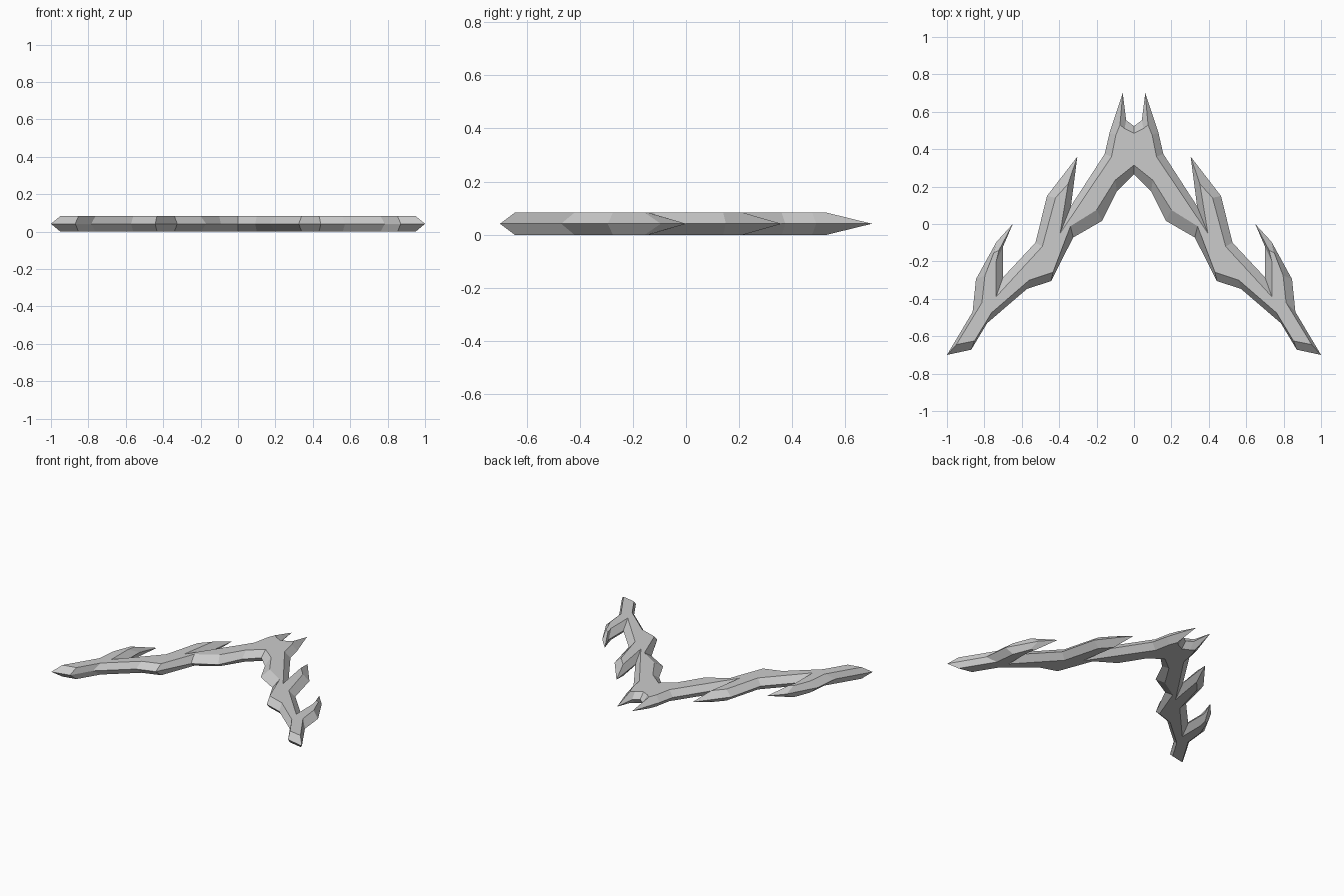
import bpy, bmesh

if "Cube" in bpy.data.objects:
    bpy.data.objects.remove(bpy.data.objects["Cube"])

H = 0.083  # thickness

# right half of the outline: (sharp rim x, y, flat face x, y)
PROFILE = [
    (0, .523, 0, .485), (.042, .555, .05, .51),            # notch between top prongs
    (.06, .70, .075, .53), (.13, .49, .097, .475),         # top prong
    (.157, .374, .12, .36), (.337, .096, .395, -.05),      # body to first notch
    (.303, .36, .352, .215), (.465, .15, .42, .14),        # upper barb
    (.527, -.10, .49, -.12), (.70, -.285, .738, -.39),     # body to second notch
    (.70, -.12, .737, -.20), (.648, 0, .722, -.14),        # lower barb
    (.735, -.095, .75, -.155), (.845, -.295, .797, -.275),
    (.863, -.47, .813, -.42), (1, -.70, .95, -.645),       # outer tip
    (.87, -.672, .853, -.625), (.785, -.53, .762, -.475),  # inner edge
    (.572, -.347, .56, -.30), (.443, -.305, .433, -.258),
    (.325, -.072, .34, -.012), (.17, .017, .20, .075),
    (.092, .175, .10, .235), (0, .265, 0, .315),
]

bm = bmesh.new()
rim = [bm.verts.new((a, b, H / 2)) for a, b, c, d in PROFILE]
# bevelled sides and flat face, above and below the rim
for z in (H, 0):
    flat = [bm.verts.new((c, d, z)) for a, b, c, d in PROFILE]
    for i in range(len(rim) - 1):
        bm.faces.new((rim[i], rim[i + 1], flat[i + 1], flat[i]))
    cap = bm.faces.new(flat)
    bmesh.ops.triangulate(bm, faces=[cap])

# mirror to the left half and weld the seam
geo = bmesh.ops.duplicate(bm, geom=bm.verts[:] + bm.edges[:] + bm.faces[:])["geom"]
for v in geo:
    if isinstance(v, bmesh.types.BMVert):
        v.co.x *= -1
bmesh.ops.remove_doubles(bm, verts=bm.verts[:], dist=0.0005)
bmesh.ops.recalc_face_normals(bm, faces=bm.faces[:])

mesh = bpy.data.meshes.new("barbed_chevron")
bm.to_mesh(mesh)
bm.free()
bpy.context.collection.objects.link(bpy.data.objects.new("barbed_chevron", mesh))
